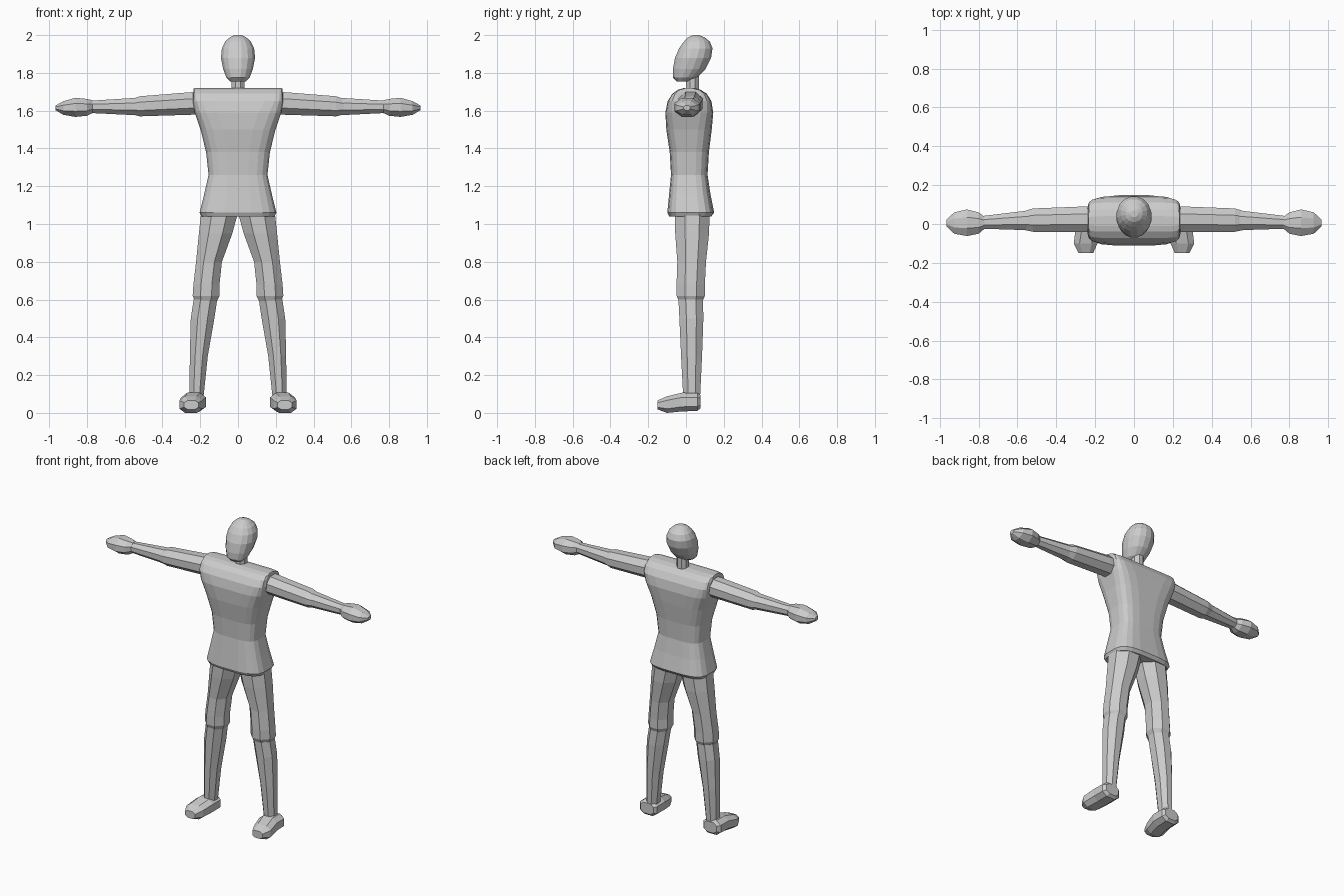
import bpy, bmesh, math

grey = bpy.data.materials.new("plain grey")
grey.diffuse_color = (0.6, 0.6, 0.6, 1)


def loft(name, axis, rings, sides, power=2.0, mirror=False):
    """Skin closed rings (t, a0, a1, b0, b1[, power]) stacked along an axis."""
    bm = bmesh.new()
    loops = []
    for t, a0, a1, b0, b1, *own in rings:
        e = 2.0 / (own[0] if own else power)
        loop = []
        for i in range(sides):
            ang = 2 * math.pi * (i + 0.5) / sides
            c, s = math.cos(ang), math.sin(ang)
            k = 1 / math.cos(math.pi / sides) if sides <= 8 else 1.0
            u = math.copysign(min(1, abs(c) * k) ** e, c)
            v = math.copysign(min(1, abs(s) * k) ** e, s)
            a = (a0 + a1) / 2 + u * (a1 - a0) / 2
            b = (b0 + b1) / 2 + v * (b1 - b0) / 2
            co = {"x": (t, a, b), "y": (a, t, b), "z": (a, b, t)}[axis]
            loop.append(bm.verts.new(co))
        loops.append(loop)
    for lo, hi in zip(loops, loops[1:]):
        for i in range(sides):
            j = (i + 1) % sides
            bm.faces.new((lo[i], lo[j], hi[j], hi[i]))
    bm.faces.new(loops[0])
    bm.faces.new(loops[-1])
    bmesh.ops.recalc_face_normals(bm, faces=bm.faces)
    me = bpy.data.meshes.new(name)
    bm.to_mesh(me)
    bm.free()
    me.materials.append(grey)
    ob = bpy.data.objects.new(name, me)
    bpy.context.collection.objects.link(ob)
    if mirror:
        ob.modifiers.new("mirror", "MIRROR")
    return ob


# Torso: flared hem, narrow waist, squared shoulders rounded over the top
torso = [(1.04, .195, -.09, .135, 3.5), (1.06, .205, -.10, .15, 3.5),
         (1.16, .18, -.09, .13, 3.5), (1.26, .157, -.08, .115, 3.5),
         (1.38, .17, -.087, .122, 3.5), (1.50, .20, -.105, .137, 4),
         (1.59, .23, -.11, .145, 5), (1.65, .24, -.098, .135, 7),
         (1.69, .238, -.072, .11, 9), (1.712, .236, -.04, .075, 9),
         (1.72, .234, -.01, .04, 9)]
loft("torso", "z", [(z, -w, w, f, b, p) for z, w, f, b, p in torso], 20)

# Neck and backward tilted head
loft("neck", "z", [(1.70, -.035, .035, 0, .068), (1.79, -.035, .035, 0, .068)], 8)
head = [(1.755, .042, -.05, .01), (1.775, .063, -.07, .06), (1.82, .08, -.071, .105),
        (1.88, .092, -.06, .135), (1.93, .087, -.038, .142), (1.965, .069, -.013, .128),
        (1.988, .045, .01, .10), (2.0, .02, .035, .07)]
loft("head", "z", [(z, -w, w, f, b) for z, w, f, b in head], 16, 2.1)

# Arms: upper arm, thinner forearm, mitten hand
loft("upper_arm", "x", [(.20, -.04, .09, 1.58, 1.70), (.26, -.04, .09, 1.578, 1.697),
     (.52, -.04, .08, 1.57, 1.676), (.56, -.032, .068, 1.58, 1.662)], 8, mirror=True)
loft("forearm", "x", [(.54, -.032, .07, 1.576, 1.668),
     (.79, -.024, .04, 1.588, 1.652)], 8, mirror=True)
loft("hand", "x", [(.77, -.025, .038, 1.587, 1.655), (.80, -.05, .06, 1.573, 1.662),
     (.86, -.062, .075, 1.567, 1.668), (.925, -.05, .06, 1.578, 1.65),
     (.965, -.012, .022, 1.602, 1.628)], 8, mirror=True)

# Legs: thigh with a knee cuff, tapered shin, blunt foot
loft("thigh", "z", [(1.06, .0, .195, -.06, .125), (.95, .03, .207, -.057, .122),
     (.80, .085, .222, -.046, .106), (.68, .098, .236, -.05, .10),
     (.62, .098, .24, -.05, .10), (.585, .115, .225, -.035, .085)], 8, mirror=True)
loft("shin", "z", [(.60, .11, .235, -.04, .09), (.50, .125, .25, -.035, .092),
     (.30, .16, .255, -.026, .085), (.09, .182, .257, -.015, .075)], 8, mirror=True)
loft("foot", "y", [(.077, .185, .28, .025, .095), (.06, .17, .298, .01, .105),
     (-.02, .17, .30, .008, .107), (-.10, .188, .31, 0, .088),
     (-.15, .21, .285, .018, .066)], 8, 2.6, mirror=True)
